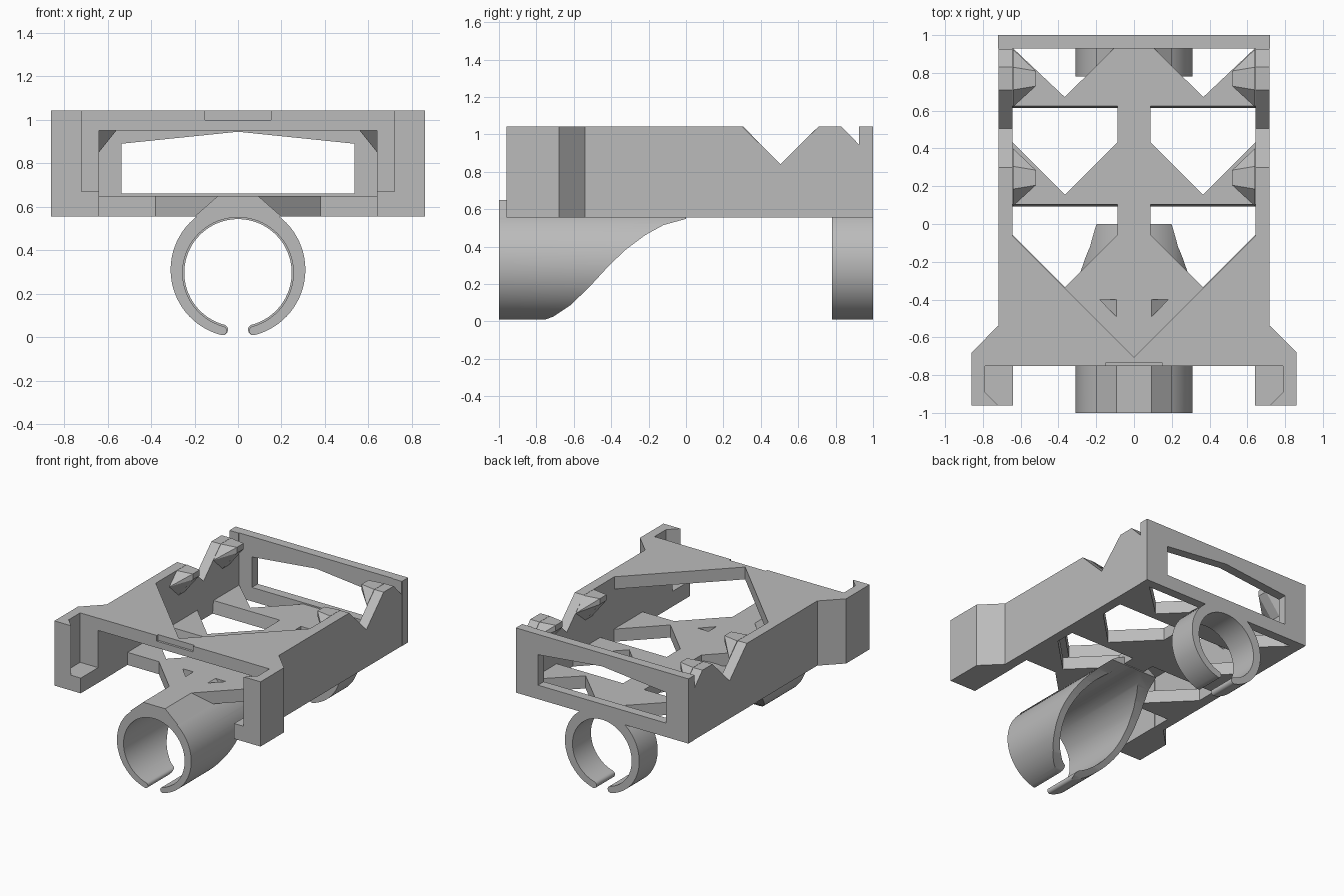
import bpy, bmesh, math
from mathutils import Vector

old = bpy.data.objects.get("Cube")
if old:
    bpy.data.objects.remove(old, do_unlink=True)

grey = bpy.data.materials.new("light_grey")
grey.use_nodes = True
colour = (0.5, 0.5, 0.5, 1)
grey.diffuse_color = colour
grey.node_tree.nodes["Principled BSDF"].inputs["Base Color"].default_value = colour

BASE, FLOOR, TOP = 0.555, 0.65, 1.043


def finish(name, bm):
    bmesh.ops.recalc_face_normals(bm, faces=bm.faces)
    mesh = bpy.data.meshes.new(name)
    bm.to_mesh(mesh)
    bm.free()
    mesh.materials.append(grey)
    ob = bpy.data.objects.new(name, mesh)
    bpy.context.collection.objects.link(ob)
    return ob


def prism(name, pts, axis, lo, hi, end_pts=None):
    """Extrude a 2D outline along an axis; end_pts tapers the far end."""
    def place(p, d):
        return {"x": (d, p[0], p[1]), "y": (p[0], d, p[1]), "z": (p[0], p[1], d)}[axis]
    bm = bmesh.new()
    a = [bm.verts.new(place(p, lo)) for p in pts]
    b = [bm.verts.new(place(p, hi)) for p in (end_pts or pts)]
    bm.faces.new(a)
    bm.faces.new(b[::-1])
    for i in range(len(a)):
        j = (i + 1) % len(a)
        bm.faces.new((a[i], b[i], b[j], a[j]))
    return finish(name, bm)


def box(name, x, y, z):
    return prism(name, [(x[0], y[0]), (x[1], y[0]), (x[1], y[1]), (x[0], y[1])], "z", *z)


def hull(name, pts):
    bm = bmesh.new()
    for p in pts:
        bm.verts.new(p)
    bmesh.ops.convex_hull(bm, input=bm.verts)
    bmesh.ops.dissolve_limit(bm, angle_limit=0.01, verts=bm.verts, edges=bm.edges)
    return finish(name, bm)


def cut(ob, *cutters):
    """Subtract the cutters and bake the result."""
    for c in cutters:
        mod = ob.modifiers.new("cut", "BOOLEAN")
        mod.operation, mod.solver, mod.object = "DIFFERENCE", "EXACT", c
    deps = bpy.context.evaluated_depsgraph_get()
    mesh = bpy.data.meshes.new_from_object(ob.evaluated_get(deps))
    ob.modifiers.clear()
    ob.data = mesh
    for c in cutters:
        bpy.data.objects.remove(c, do_unlink=True)
    return ob


def flip(pts, s):
    return [(s * p[0], *p[1:]) for p in pts]


# Floor lattice: bars with pointed openings either side of a spine
floor = box("floor_lattice", (-0.65, 0.65), (-0.4, 0.95), (BASE, FLOOR))
holes = []
for s in (1, -1):
    for edge, tip in ((0.605, 0.155), (0.085, -0.335)):
        def outline(y):
            return flip([(0.088, y), (0.642, y), (0.642, tip + 0.277),
                         (0.365, tip), (0.088, tip + 0.277)], s)
        holes.append(prism("hole", outline(edge - 0.002), "z", BASE - 0.1, FLOOR + 0.1,
                           outline(edge + 0.03)))
    holes.append(prism("hole", flip([(0.105, 0.93), (0.64, 0.93), (0.367, 0.672)], s),
                       "z", BASE - 0.1, FLOOR + 0.1))
cut(floor, *holes)
box("spine", (-0.088, 0.088), (-1, 1), (BASE, FLOOR))

# Back wall with a peaked window
back = box("back_wall", (-0.72, 0.72), (0.93, 1), (BASE, TOP))
window = [(-0.535, 0.66), (0.535, 0.66), (0.535, 0.89), (0, 0.945), (-0.535, 0.89)]
cut(back, prism("window", window, "y", 0.8, 1.1))

# Top plate with a large V opening and a small front notch
plate = prism("top_plate", [(-0.65, -0.752), (0.65, -0.752), (0.65, -0.055), (0, -0.705),
                            (-0.65, -0.055)], "z", 0.95, TOP)
cut(plate, box("notch", (-0.152, 0.152), (-0.8, -0.735), (1.0, 1.2)))

wall_profile = [(-0.6, BASE), (0.95, BASE), (0.95, TOP), (0.925, TOP), (0.925, 0.945),
                (0.83, TOP), (0.71, TOP), (0.505, 0.84), (0.3, TOP), (-0.6, TOP)]
ear_plan = [(0.64, -0.96), (0.86, -0.96), (0.86, -0.68), (0.72, -0.54), (0.64, -0.54)]
pocket_plan = [(0.6, -1), (0.715, -1), (0.715, -0.965), (0.79, -0.89), (0.79, -0.753),
               (0.6, -0.753)]
brace_plan = [(0.08, -0.7), (0.38, -0.4), (0.36, -0.37), (0.21, -0.37), (0.08, -0.505)]
clip_points = [(0.64, 0.62, 0.955), (0.64, 0.925, 0.945), (0.64, 0.71, TOP), (0.64, 0.83, TOP),
               (0.52, 0.73, TOP), (0.52, 0.81, TOP), (0.52, 0.73, 1.0), (0.52, 0.81, 1.0),
               (0.64, 0.73, 0.85), (0.64, 0.81, 0.85)]

for s, side in ((1, "left"), (-1, "right")):
    # Side wall with sloped notches
    prism(side + "_wall", wall_profile, "x", s * 0.642, s * 0.718)
    # Front ear with an open-topped pocket
    ear = prism(side + "_ear", flip(ear_plan, s), "z", BASE, TOP)
    cut(ear, prism("pocket", flip(pocket_plan, s), "z", 0.67, 1.2))
    # Diagonal floor brace
    prism(side + "_brace", flip(brace_plan, s), "z", BASE, FLOOR)
    # Inward clips on top of the wall
    for place, dy in (("rear", 0), ("middle", -0.525)):
        hull(f"{side}_{place}_clip", [(s * x, y + dy, z) for x, y, z in clip_points])


def arc(cz, r, a0, a1, n, cx=0):
    return [(cx + r * math.sin(a0 + (a1 - a0) * i / n),
             cz - r * math.cos(a0 + (a1 - a0) * i / n)) for i in range(n + 1)]


def open_ring(name, y0, y1, inner):
    """C-shaped clamp, open at the bottom with rounded lips."""
    gap = 0.24
    outer = arc(0.31, 0.31, gap, 2 * math.pi - gap, 72)
    inside = arc(0.296, inner, 2 * math.pi - gap - 0.04, gap + 0.04, 72)

    def lip(p, q):
        a, b = Vector(p), Vector(q)
        mid, half = (a + b) / 2, (a - b) / 2
        out = Vector((-half.y, half.x))
        if out.x * mid.x > 0:
            out = -out
        return [tuple(mid + half * math.cos(t) + out * math.sin(t))
                for t in (math.pi * k / 8 for k in range(1, 8))]
    pts = outer + lip(outer[-1], inside[0]) + inside + lip(inside[-1], outer[0])
    return prism(name, pts, "y", y0, y1)


# Rear clamp, and front clamp swept away to the spine
rear = open_ring("rear_clamp", 0.78, 1, 0.247)
front = open_ring("front_clamp", -1, 0.0, 0.255)
sweep = [(-0.79, -0.1), (-0.78, 0.0), (-0.71, 0.025), (-0.62, 0.085), (-0.52, 0.18),
         (-0.41, 0.3), (-0.32, 0.385), (-0.22, 0.46), (-0.12, 0.515), (0, 0.548),
         (0.1, 0.55), (0.1, -0.1)]
cut(front, prism("sweep", sweep, "x", -0.5, 0.5))
for ob in (rear, front):
    bpy.context.view_layer.objects.active = ob
    bpy.ops.object.select_all(action="DESELECT")
    ob.select_set(True)
    bpy.ops.object.shade_smooth_by_angle(angle=math.radians(30))

# Sloped necks joining the clamps to the spine
neck = [(-0.2, BASE), (0.2, BASE), (0.092, FLOOR), (-0.092, FLOOR)]
prism("front_neck", neck, "y", -1, -0.4)
prism("rear_neck", neck, "y", 0.78, 1)
